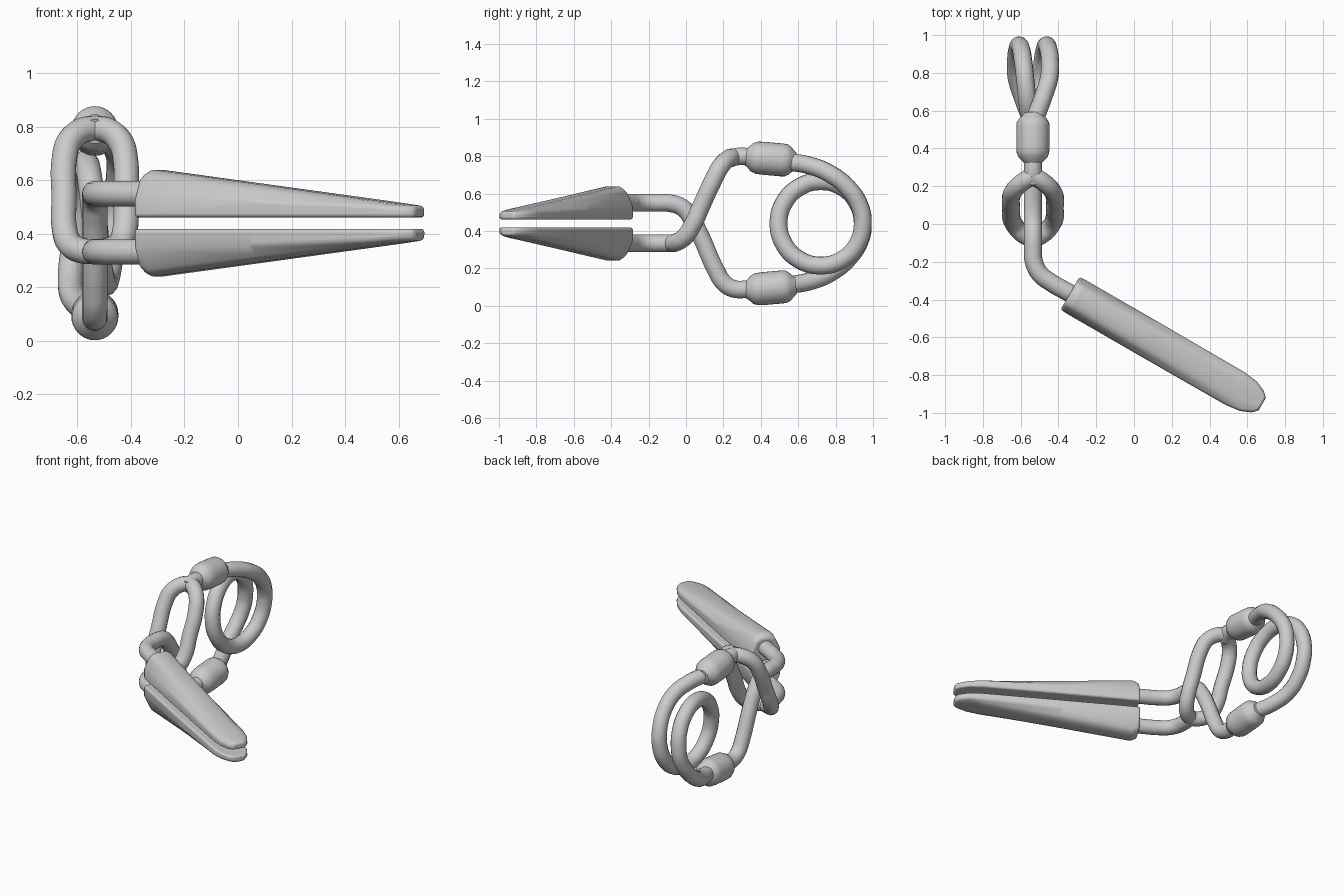
import bpy, bmesh, math
from mathutils import Vector

if "Cube" in bpy.data.objects:
    bpy.data.objects.remove(bpy.data.objects["Cube"])

CX, CZ, R = -0.535, 0.44, 0.048      # spring axis and wire radius
D, N = Vector((0.866, -0.5, 0)), Vector((0.5, 0.866, 0))   # jaw length / width directions
OFF = N * -0.487


def smooth(ob, deg=35):
    bpy.ops.object.select_all(action='DESELECT')
    ob.select_set(True)
    bpy.context.view_layer.objects.active = ob
    bpy.ops.object.shade_smooth_by_angle(angle=math.radians(deg))


def finish(bm, name):
    bmesh.ops.recalc_face_normals(bm, faces=bm.faces)
    me = bpy.data.meshes.new(name)
    bm.to_mesh(me)
    bm.free()
    ob = bpy.data.objects.new(name, me)
    bpy.context.collection.objects.link(ob)
    return ob


def wire(name, pts):
    """Round wire through points given as (offset from CX, y, z)."""
    cu = bpy.data.curves.new(name, 'CURVE')
    cu.dimensions = '3D'
    cu.bevel_depth, cu.bevel_resolution = R, 5
    cu.use_fill_caps, cu.resolution_u = True, 10
    sp = cu.splines.new('BEZIER')
    sp.bezier_points.add(len(pts) - 1)
    for b, (x, y, z) in zip(sp.bezier_points, pts):
        b.co = (CX + x, y, z)
        b.handle_left_type = b.handle_right_type = 'AUTO'
    ob = bpy.data.objects.new(name, cu)
    bpy.context.collection.objects.link(ob)
    bpy.ops.object.select_all(action='DESELECT')
    ob.select_set(True)
    bpy.context.view_layer.objects.active = ob
    bpy.ops.object.convert(target='MESH')
    smooth(bpy.context.object, 60)


def jaw(name, sg):
    """Tapered blade, flat gripping face, faceted back; sg=+1 upper, -1 lower."""
    bm = bmesh.new()
    rings = []
    for s, w in ((-0.11, .1), (-0.07, .102), (.4, .102), (.9, .1),
                 (.98, .09), (1.035, .067), (1.065, .04)):
        h = .178 - .119 * (s + .07)
        if s < -.1:
            h = .155
        wall = min(.03 + .25 * h, .75 * h)
        half = [(1, 0), (1, wall), (.65, wall + (h - wall) * .82), (.35, h)]
        sec = half + [(-a, b) for a, b in reversed(half)]
        rings.append([bm.verts.new(OFF + D * s + N * (a * w)
                      + Vector((0, 0, CZ + sg * (.022 + b)))) for a, b in sec])
    for r0, r1 in zip(rings, rings[1:]):
        for i in range(8):
            j = (i + 1) % 8
            bm.faces.new((r0[i], r0[j], r1[j], r1[i]))
    bm.faces.new(rings[0])
    bm.faces.new(rings[-1])
    ob = finish(bm, name)
    bv = ob.modifiers.new("soft_edges", 'BEVEL')
    bv.width, bv.segments = .012, 3
    bv.limit_method, bv.angle_limit = 'ANGLE', math.radians(28)
    smooth(ob, 40)


def collar(name, sg):
    """Turned sleeve around the wire, tilted to follow the spring."""
    axis = Vector((0, 1, -sg * .09)).normalized()
    up = axis.cross(Vector((1, 0, 0)))
    c = Vector((CX, .452, CZ + sg * .345))
    prof = [(-.135, .044), (-.12, .055), (-.1, .076), (-.075, .086), (-.04, .088),
            (.06, .088), (.085, .086), (.105, .074), (.122, .056), (.137, .044)]
    bm = bmesh.new()
    n = 32
    rings = [[bm.verts.new(c + axis * t + Vector((1, 0, 0)) * r * math.cos(math.tau * i / n)
              + up * r * math.sin(math.tau * i / n)) for i in range(n)] for t, r in prof]
    for a, b in zip(rings, rings[1:]):
        for i in range(n):
            bm.faces.new((a[i], a[(i + 1) % n], b[(i + 1) % n], b[i]))
    bm.faces.new(rings[0])
    bm.faces.new(rings[-1])
    smooth(finish(bm, name), 50)


for label, sg in (("upper", 1), ("lower", -1)):
    jaw(label + "_jaw", sg)
    collar(label + "_collar", sg)


def shank(z):
    """Bent wire leaving the back of a jaw."""
    return [(.28, -.415, z), (.196, -.367, z), (.09, -.306, z), (.035, -.262, z),
            (.005, -.2, z), (0, -.14, z)]


# Upper jaw arm: one wire passing down through the split loop
wire("upper_arm", shank(.55) + [(0, -.08, .547), (0, -.02, .525), (0, .03, .465), (0, .075, .38),
     (0, .16, .19), (0, .2, .125), (0, .25, .092), (0, .33, .088), (0, .45, .095)])
# Lower jaw arm: shank, two loop strands, and the neck into the upper collar
wire("lower_arm", shank(.333) + [(0, -.08, .335)])
for label, m in (("left", -1), ("right", 1)):
    wire(label + "_loop_strand", [(0, -.08, .334), (m * .05, -.055, .338), (m * .095, -.01, .365),
         (m * .115, .035, .43), (m * .115, .08, .53), (m * .115, .145, .67),
         (m * .095, .185, .745), (m * .05, .225, .785), (0, .255, .795)])
wire("loop_neck", [(0, .22, .782), (0, .27, .797), (0, .33, .797), (0, .45, .785)])

# Coil spring: half of it, then rotated half a turn about the y axis
half = [(0, .45, .785), (.015, .56, .768), (.05, .66, .75), (.085, .77, .705), (.09, .87, .625),
        (.08, .93, .53), (.072, .945, .44)]
for deg in range(-30, -180, -30):
    a = math.radians(deg)
    half.append((.072 * (1 + deg / 180), .72 + .225 * math.cos(a), CZ + .225 * math.sin(a)))
wire("coil_spring", half + [(0, .495, CZ)]
     + [(-x, y, 2 * CZ - z) for x, y, z in reversed(half)])
